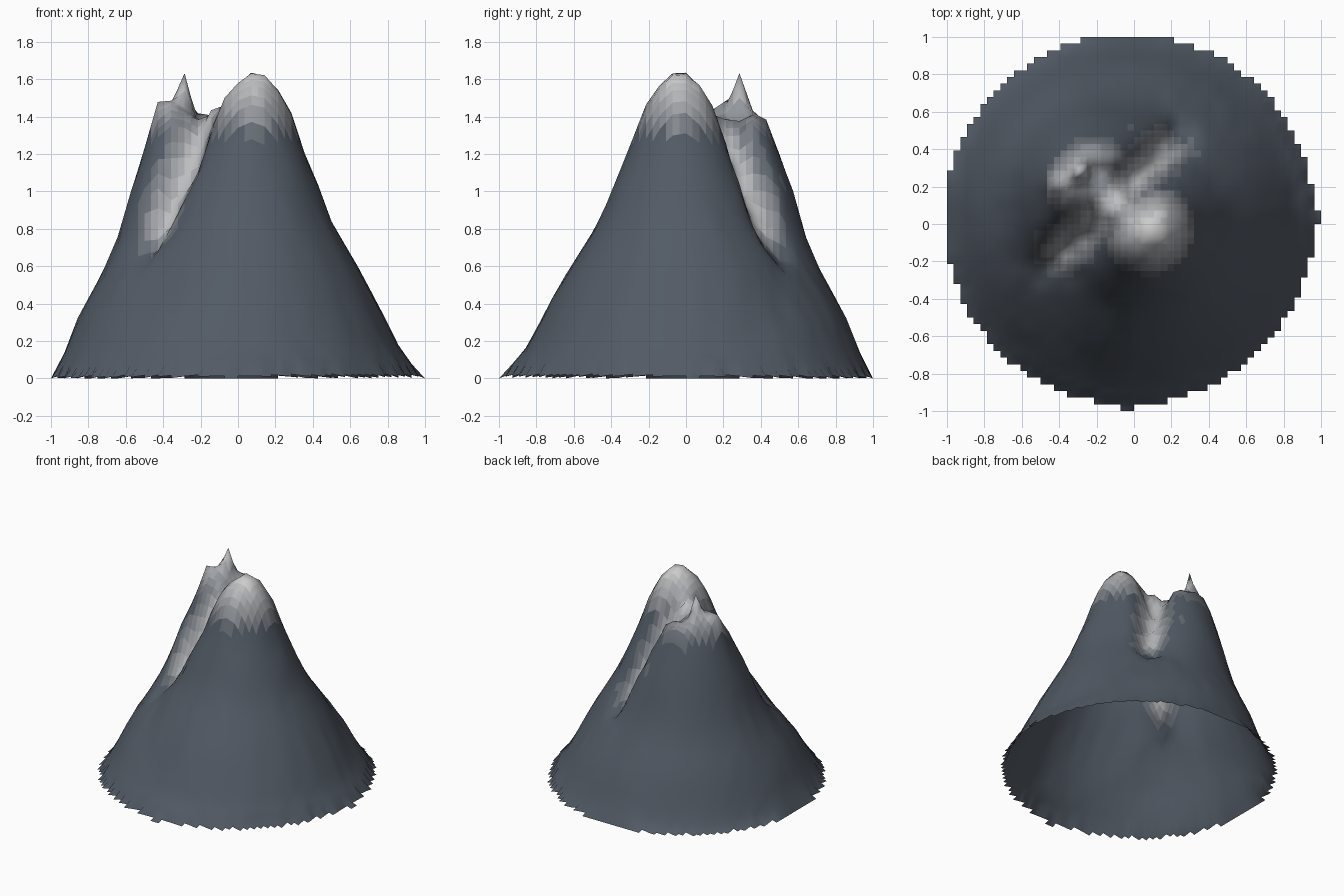
import bpy, bmesh, math, random

if "Cube" in bpy.data.objects:
    bpy.data.objects.remove(bpy.data.objects["Cube"])

random.seed(4)
N = 14                      # coarse height samples per unit
F = 2 * N                   # mesh cells per unit
MAIN = (0.10, -0.035)       # main summit position
SPIKE = (-0.286, 0.286)     # second, sharper summit
MAIN_PROFILE = [(0, 1.65), (.05, 1.63), (.13, 1.55), (.21, 1.42), (.29, 1.19), (.37, 1.02),
                (.44, .85), (.52, .72), (.6, .6), (.68, .47), (.77, .31), (.84, .18),
                (.92, .03), (1, 0)]
SPIKE_PROFILE = [(0, 1.65), (.05, 1.46), (.16, 1.42), (.22, 1.36), (.3, 1.2), (.39, 1.03),
                 (.49, .77), (.59, .6), (.7, .46), (.8, .32), (.9, .14), (1, 0)]


def interp(profile, t):
    for (a, za), (b, zb) in zip(profile, profile[1:]):
        if t <= b:
            return za + (zb - za) * (t - a) / (b - a)
    return 0.0


def leaning_cone(x, y, apex, profile):
    """Height of a cone whose circles slide from the apex to the origin."""
    t = 0.5
    for _ in range(30):
        t = min(1.0, math.hypot(x - apex[0] * (1 - t), y - apex[1] * (1 - t)))
    return interp(profile, t)


def bump(x, y, cx, cy, amount):
    return amount * math.exp(-((x - cx) ** 2 + (y - cy) ** 2) / 0.005)


def diagonal(x, y):
    """Coordinates along and across the ravine between the summits."""
    return (x + y) / math.sqrt(2), (y - x) / math.sqrt(2)


def gully(x, y):
    u, v = diagonal(x, y)
    return math.exp(-((v - 0.165) / 0.085) ** 2) * max(0, min(1, (0.6 - abs(u)) / 0.2))


def height(x, y):
    z = max(leaning_cone(x, y, MAIN, MAIN_PROFILE),
            leaning_cone(x, y, SPIKE, SPIKE_PROFILE))
    # rocky shoulder beside the spike, notch on its inner side
    z += bump(x, y, -0.42, 0.23, 0.1) + bump(x, y, -0.2, 0.27, -0.1)
    g = gully(x, y)
    z += random.uniform(-1, 1) * (0.05 * g + 0.006 * (z > 0.1)) - 0.25 * g
    # saddle joining the summits
    u, v = diagonal(x, y)
    if -0.1 < v < 0.3:
        z = max(z, 1.51 - 0.5 * max(0, v) - 2.8 * max(0, abs(u) - 0.06))
    return max(0.0, z)


coarse = {(i, j): height(i / N, j / N)
          for i in range(-N, N + 2) for j in range(-N, N + 2)}


def sample(i, j):
    """Height on the fine grid, interpolated between coarse samples."""
    ids = [(a, b) for a in {i // 2, (i + 1) // 2} for b in {j // 2, (j + 1) // 2}]
    return sum(coarse[k] for k in ids) / len(ids)


def snow(x, y, z):
    """0 = bare rock, 1 = full snow."""
    top = (z - 1.28) / 0.35
    ravine = 0.8 * gully(x, y) * min(1, max(0, (z - 0.65) / 0.15))
    return max(0, min(1, max(top, ravine) + random.uniform(-.05, .05)))


# Graded materials from rock to snow
STEPS = 10
rock, white = (0.085, 0.103, 0.13), (0.60, 0.61, 0.62)
mats = []
for i in range(STEPS + 1):
    m = bpy.data.materials.new(f"rock_to_snow_{i}")
    m.diffuse_color = [a + (b - a) * i / STEPS for a, b in zip(rock, white)] + [1]
    m.use_nodes = True
    m.node_tree.nodes["Principled BSDF"].inputs["Base Color"].default_value = m.diffuse_color
    mats.append(m)

# Terrain sheet on a square grid, trimmed to a stepped disc, open below
bm = bmesh.new()
verts = {}


def vert(i, j):
    if (i, j) not in verts:
        verts[i, j] = bm.verts.new((i / F, j / F, sample(i, j)))
    return verts[i, j]


def kept(i, j):
    x, y = (i + 0.5) / F, (j + 0.5) / F
    disc = math.hypot(x + 0.025, y - 0.025) < 0.99 and x < 0.95 and y > -0.95
    tab = (x > 0.9 and 0 < y < 0.07) or (y < -0.9 and -0.07 < x < 0)
    return disc or tab


for i in range(-F, F):
    for j in range(-F, F):
        if kept(i, j):
            f = bm.faces.new([vert(i, j), vert(i + 1, j), vert(i + 1, j + 1), vert(i, j + 1)])
            f.smooth = True
            f.material_index = round(STEPS * snow(*f.calc_center_median()))

# Ragged rim settles on the ground
for v in bm.verts:
    if v.is_boundary:
        v.co.z *= 0.35

mesh = bpy.data.meshes.new("mountain")
bm.to_mesh(mesh)
bm.free()
for m in mats:
    mesh.materials.append(m)
bpy.context.collection.objects.link(bpy.data.objects.new("mountain", mesh))
